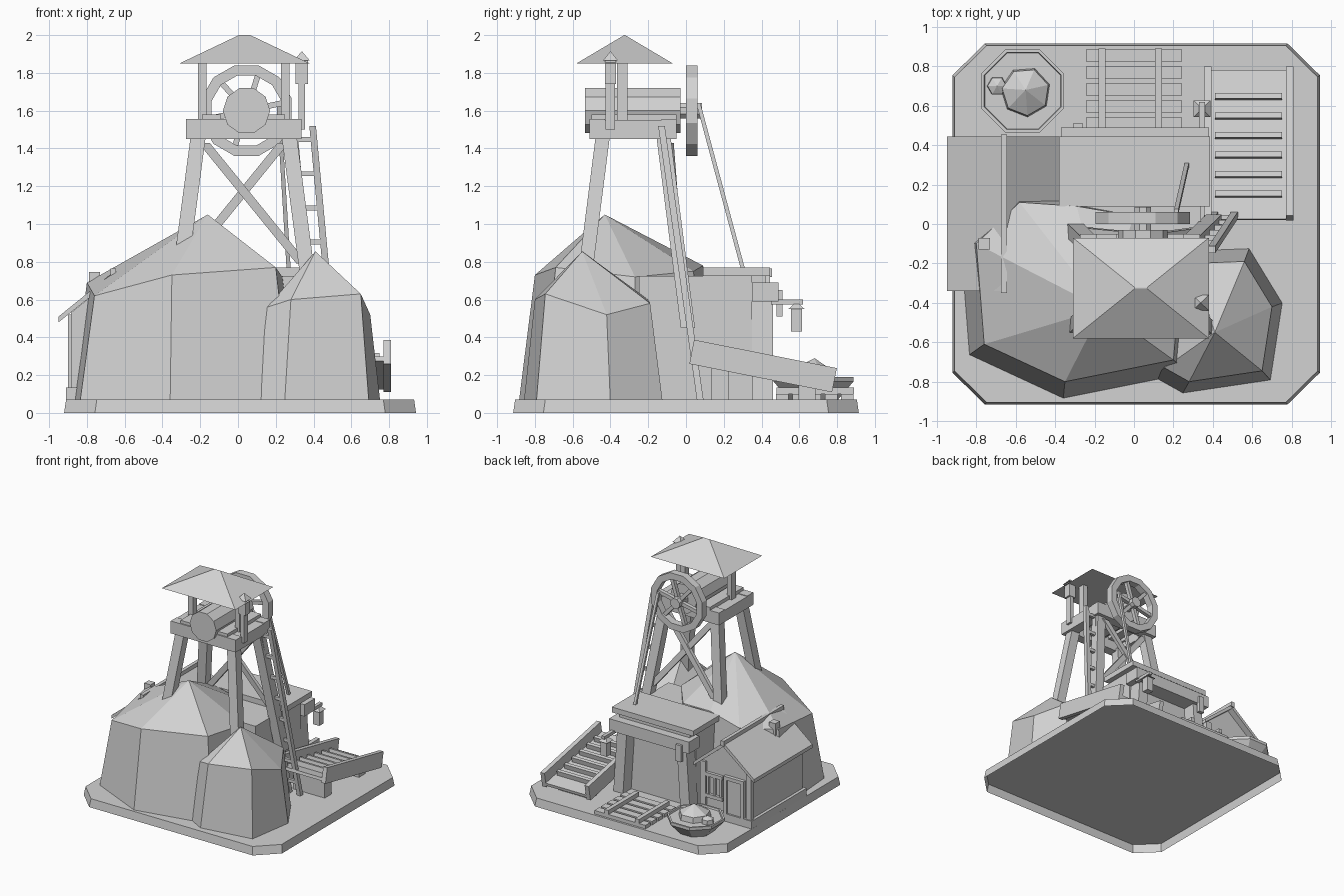
import bpy, bmesh, math
from mathutils import Vector

old = bpy.data.objects.get("Cube")
if old:
    bpy.data.objects.remove(old, do_unlink=True)

grey = bpy.data.materials.new("plain_grey")
grey.use_nodes = True
grey.diffuse_color = (0.65, 0.65, 0.65, 1)
for node in grey.node_tree.nodes:
    if node.type == 'BSDF_PRINCIPLED':
        node.inputs["Base Color"].default_value = (0.65, 0.65, 0.65, 1)

GROUND = 0.07


def loft(name, rings, apex=None, closed=False, bottom=True):
    """Skin a list of equal-length point rings, capped, pointed or looped."""
    bm = bmesh.new()
    loops = [[bm.verts.new(p) for p in ring] for ring in rings]
    count = len(loops[0])
    pairs = list(zip(loops, loops[1:]))
    if closed:
        pairs.append((loops[-1], loops[0]))
    for a, b in pairs:
        for i in range(count):
            j = (i + 1) % count
            bm.faces.new((a[i], a[j], b[j], b[i]))
    if not closed:
        if bottom:
            bm.faces.new(loops[0])
        if apex:
            tip = bm.verts.new(apex)
            for i in range(count):
                bm.faces.new((loops[-1][i], loops[-1][(i + 1) % count], tip))
        else:
            bm.faces.new(loops[-1])
    bmesh.ops.recalc_face_normals(bm, faces=bm.faces[:])
    mesh = bpy.data.meshes.new(name)
    bm.to_mesh(mesh)
    bm.free()
    mesh.materials.append(grey)
    obj = bpy.data.objects.new(name, mesh)
    bpy.context.scene.collection.objects.link(obj)


def rect(x, y, z, sx, sy):
    return [(x + a * sx / 2, y + b * sy / 2, z)
            for a, b in ((-1, -1), (1, -1), (1, 1), (-1, 1))]


def strut(name, p, q, sx, sy):
    """Slanted post with level ends."""
    loft(name, [rect(*p, sx, sy), rect(*q, sx, sy)])


def box(name, xs, ys, zs):
    x, y = sum(xs) / 2, sum(ys) / 2
    strut(name, (x, y, zs[0]), (x, y, zs[1]), xs[1] - xs[0], ys[1] - ys[0])


def along_y(name, profile, y0, y1):
    loft(name, [[(x, y, z) for x, z in profile] for y in (y0, y1)])


def along_x(name, profile, x0, x1):
    loft(name, [[(x, y, z) for y, z in profile] for x in (x0, x1)])


def circle(n, r, turn=0.0):
    return [(r * math.cos(turn + math.tau * i / n), r * math.sin(turn + math.tau * i / n))
            for i in range(n)]


def flat_ring(n, r, x, y, z, turn=0.0):
    return [(x + a, y + b, z) for a, b in circle(n, r, turn)]


# Ground slab with cut corners, hollow underneath
def slab_ring(w, z):
    c = w - 0.16
    pts = [(-c, -w), (c, -w), (w, -c), (w, c), (c, w), (-c, w), (-w, c), (-w, -c)]
    return [(x * 1.018 + 0.011, y, z) for x, y in pts]


loft("ground_slab", [slab_ring(0.915, 0), slab_ring(0.905, GROUND)], bottom=False)


# Faceted rocks
def rock(name, ring, apex, flare):
    cx = sum(p[0] for p in ring) / len(ring)
    cy = sum(p[1] for p in ring) / len(ring)
    foot = [(cx + (x - cx) * flare, cy + (y - cy) * flare, GROUND) for x, y, z in ring]
    loft(name, [foot, ring], apex)


rock("large_rock", [(-0.76, -0.61, 0.62), (-0.35, -0.8, 0.73), (0.2, -0.69, 0.77),
                    (0.235, -0.27, 0.72), (0.0, 0.04, 0.75), (-0.29, 0.09, 0.78),
                    (-0.58, 0.11, 0.72), (-0.8, -0.1, 0.69)], (-0.16, -0.43, 1.05), 1.16)
rock("small_rock", [(0.155, -0.73, 0.56), (0.28, -0.8, 0.6), (0.65, -0.745, 0.63),
                    (0.7, -0.42, 0.52), (0.56, -0.19, 0.58), (0.3, -0.2, 0.6)],
     (0.41, -0.55, 0.855), 1.2)
box("rock_stub", (-0.79, -0.73), (-0.13, -0.07), (0.6, 0.745))

# Tower legs and cross braces
MID = 0.03
for side in (-1, 1):
    for label, y, dy in (("front", -0.44, -0.13), ("back", -0.12, 0.13)):
        strut(label + "_leg", (MID + side * 0.375, y + dy, 0.45),
              (MID + side * 0.24, y, 1.47), 0.08, 0.075)
    strut("cross_brace", (MID + side * 0.31, -0.03, 0.79),
          (MID - side * 0.21, -0.09 - side * 0.01, 1.43), 0.06, 0.03)

# Platform frame
for y in (-0.47, -0.09):
    box("platform_cross_beam", (-0.275, 0.335), (y - 0.04, y + 0.04), (1.45, 1.555))
for side in (-1, 1):
    x = MID + side * 0.26
    box("platform_side_beam", (x - 0.045, x + 0.045), (-0.51, -0.05), (1.45, 1.55))
    x = MID + side * 0.17
    box("platform_plank", (x - 0.05, x + 0.05), (-0.5, -0.05), (1.53, 1.58))

# Canopy on two posts
for side in (-1, 1):
    x = MID + side * 0.22
    box("canopy_post", (x - 0.022, x + 0.022), (-0.365, -0.31), (1.5, 1.87))
loft("canopy_roof", [rect(0.035, -0.325, 1.85, 0.69, 0.51),
                     rect(0.035, -0.325, 2.0, 0.06, 0.004)])

# Lamp on a post beside the canopy
box("lamp_post", (0.32, 0.355), (-0.425, -0.375), (1.5, 1.75))
box("lamp_body", (0.305, 0.37), (-0.43, -0.37), (1.74, 1.87))
loft("lamp_cap", [rect(0.338, -0.4, 1.865, 0.085, 0.08)], (0.338, -0.4, 1.915))

# Winding drum, wheel and axle
HX, HZ = 0.045, 1.6


def disc(r, n, turn=0.0):
    return [(HX + a, HZ + b) for a, b in circle(n, r, turn)]


along_y("winding_drum", disc(0.125, 10), -0.535, -0.03)
along_y("wheel_axle", disc(0.045, 8, math.pi / 8), -0.06, 0.085)
rim = [(0.248, 0.0), (0.248, 0.062), (0.192, 0.062), (0.192, 0.0)]
loft("wheel_rim", [[(x, y, z) for x, z in disc(r, 12, math.pi / 12)] for r, y in rim],
     closed=True)
for i in range(6):
    a = math.radians(12 + 60 * i)
    out, across = Vector((math.cos(a), math.sin(a))), Vector((-math.sin(a), math.cos(a)))
    hub = Vector((HX, HZ))
    pts = [hub + out * r + across * s * 0.015
           for r, s in ((0.03, -1), (0.2, -1), (0.2, 1), (0.03, 1))]
    along_y("wheel_spoke", pts, 0.015, 0.047)
strut("hoist_cable", (0.27, 0.31, 0.73), (0.215, 0.065, 1.64), 0.022, 0.022)

# Ladder
top, foot = Vector((0.395, -0.13, 1.52)), Vector((0.53, 0.075, GROUND))
gap = Vector((-0.1, 0.0, 0))
for offset in (Vector(), gap):
    strut("ladder_rail", foot + offset, top + offset, 0.035, 0.035)
for i in range(8):
    p = foot.lerp(top, (i + 0.6) / 8) + gap / 2
    box("ladder_rung", (p.x - 0.05, p.x + 0.05), (p.y - 0.012, p.y + 0.012),
        (p.z - 0.013, p.z + 0.013))

# Tunnel entrance
box("tunnel_body", (-0.34, 0.34), (-0.25, 0.35), (GROUND, 0.725))
box("tunnel_roof", (-0.38, 0.385), (0.09, 0.445), (0.725, 0.77))
box("tunnel_lintel", (-0.37, 0.38), (0.35, 0.49), (0.59, 0.69))
box("tunnel_upper_wall", (-0.33, 0.33), (0.34, 0.42), (0.67, 0.73))
for side in (-1, 1):
    strut("tunnel_post", (side * 0.315, 0.405, GROUND), (side * 0.28, 0.405, 0.6), 0.09, 0.11)
box("lintel_bracket", (-0.31, -0.26), (0.48, 0.51), (0.51, 0.65))

# Hanging lantern
box("lantern_arm", (0.33, 0.36), (0.45, 0.62), (0.575, 0.6))
box("lantern_body", (0.315, 0.375), (0.555, 0.615), (0.43, 0.55))
loft("lantern_cap", [rect(0.345, 0.585, 0.55, 0.085, 0.085)], (0.345, 0.585, 0.59))

# Hut with gabled roof, door and window
RX = -0.66
along_y("hut_walls", [(RX - 0.225, GROUND), (RX + 0.225, GROUND), (RX + 0.225, 0.53),
                      (RX, 0.71), (RX - 0.225, 0.53)], -0.3, 0.39)
along_y("hut_roof", [(RX - 0.29, 0.48), (RX, 0.71), (RX + 0.28, 0.48),
                     (RX + 0.28, 0.51), (RX, 0.745), (RX - 0.29, 0.51)], -0.34, 0.445)
box("hut_ridge_beam", (RX - 0.015, RX + 0.015), (-0.35, 0.455), (0.72, 0.765))
box("hut_footing", (-0.91, -0.41), (-0.32, 0.42), (GROUND, 0.135))
for x in (RX - 0.215, RX + 0.215):
    box("hut_corner_post", (x - 0.025, x + 0.025), (0.37, 0.41), (0.1, 0.52))
box("hut_door", (-0.81, -0.67), (0.38, 0.405), (0.1, 0.42))
for x in (-0.82, -0.66):
    box("door_jamb", (x - 0.014, x + 0.014), (0.38, 0.42), (0.1, 0.44))
box("door_head", (-0.834, -0.646), (0.38, 0.42), (0.42, 0.45))
for x in (-0.61, -0.55, -0.49):
    box("window_bar", (x - 0.01, x + 0.01), (0.38, 0.41), (0.25, 0.42))
for z in (0.24, 0.42):
    box("window_sill", (-0.63, -0.47), (0.38, 0.415), (z - 0.015, z + 0.015))

# Track
for i in range(5):
    y = 0.51 + 0.086 * i
    box("track_sleeper", (-0.24, 0.24), (y - 0.033, y + 0.033), (GROUND, 0.1))
for x in (-0.163, 0.125):
    box("track_rail", (x - 0.018, x + 0.018), (0.48, 0.89), (0.1, 0.135))

# Ore bowl, filled almost to the rim
steps = [(0.14, GROUND), (0.228, 0.165), (0.228, 0.19), (0.212, 0.19), (0.208, 0.175)]
loft("ore_bowl", [flat_ring(8, r, -0.565, 0.675, z, math.pi / 8) for r, z in steps])
loft("large_ore", [flat_ring(7, 0.13, -0.55, 0.67, 0.16, 0.3),
                   flat_ring(7, 0.12, -0.55, 0.67, 0.22, 0.3)], (-0.55, 0.68, 0.29))
loft("small_ore", [flat_ring(6, 0.052, -0.695, 0.7, 0.16),
                   flat_ring(6, 0.048, -0.695, 0.7, 0.21)], (-0.695, 0.7, 0.235))

# Sloping sluice with ribs, built square to its own tilt
TILT = 0.196
DOWN = Vector((math.cos(TILT), -math.sin(TILT)))
UP = Vector((math.sin(TILT), math.cos(TILT)))
HEAD = Vector((0.043, 0.387))


def tilted(name, x0, x1, near, far, high, low):
    profile = [HEAD + DOWN * d - UP * h
               for d, h in ((near, low), (far, low), (far, high), (near, high))]
    along_x(name, profile, x0, x1)


for x in (0.375, 0.79):
    tilted("sluice_side", x - 0.019, x + 0.019, 0, 0.77, 0, 0.13)
tilted("sluice_floor", 0.38, 0.78, 0, 0.77, 0.09, 0.115)
for i in range(6):
    d = 0.125 + 0.101 * i
    tilted("sluice_rib", 0.41, 0.75, d - 0.014, d + 0.014, 0.05, 0.095)
for y, height in ((0.18, 0.25), (0.64, 0.16)):
    box("sluice_support", (0.42, 0.72), (y - 0.045, y + 0.045), (GROUND, height))
